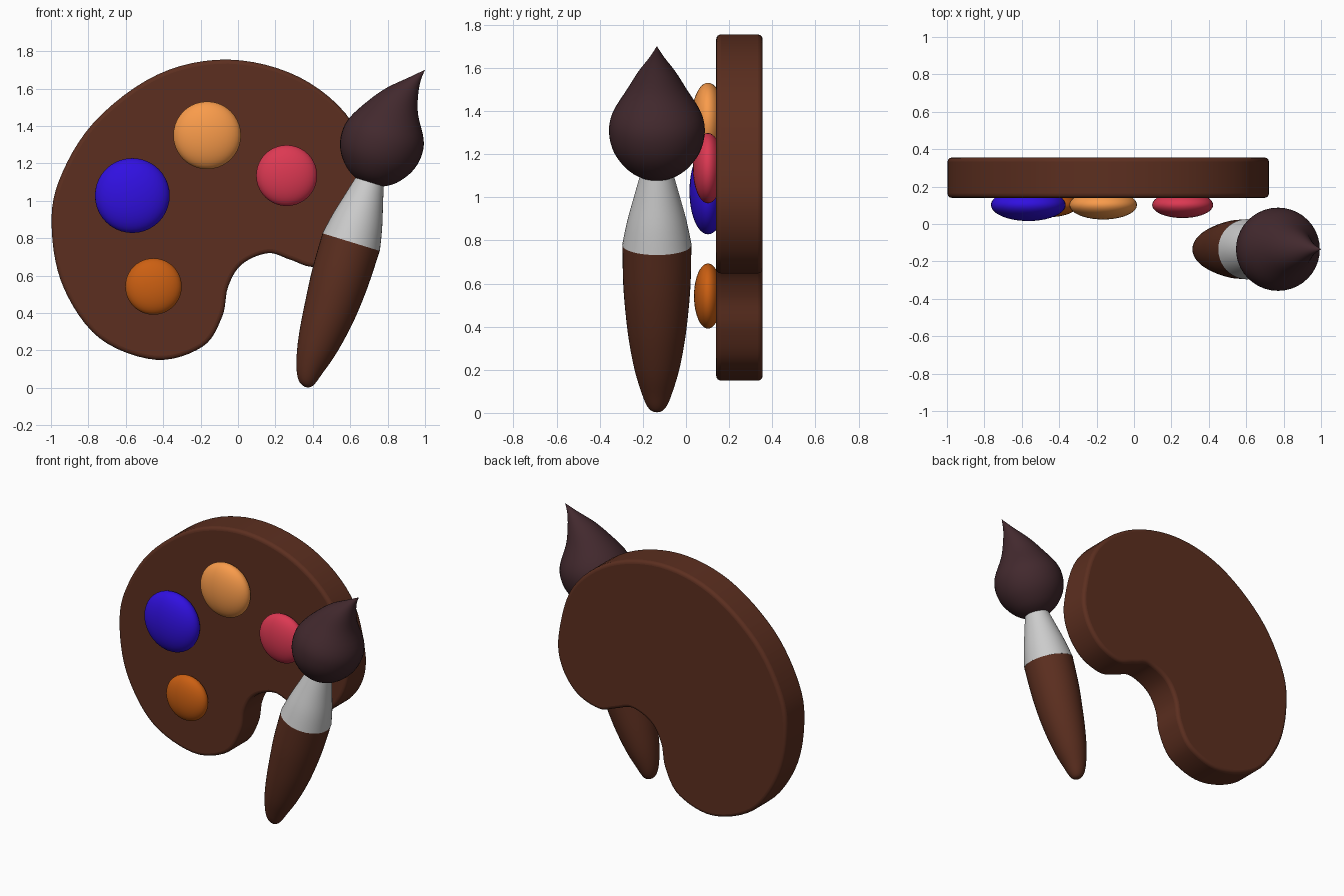
import bpy, bmesh, math
from mathutils import Vector

if "Cube" in bpy.data.objects:
    bpy.data.objects.remove(bpy.data.objects["Cube"])


def material(name, rgb):
    m = bpy.data.materials.new(name)
    m.diffuse_color = (*rgb, 1)
    m.use_nodes = True
    m.node_tree.nodes["Principled BSDF"].inputs["Base Color"].default_value = m.diffuse_color
    return m


def spline(pts, steps, closed=False):
    """Catmull-Rom samples through the given points."""
    n, out = len(pts), []
    get = (lambda i: Vector(pts[i % n])) if closed else (lambda i: Vector(pts[max(0, min(n - 1, i))]))
    for i in range(n if closed else n - 1):
        a, b, c, d = (get(i + k) for k in (-1, 0, 1, 2))
        for s in range(steps):
            t = s / steps
            out.append(0.5 * (2 * b + (c - a) * t + (2 * a - 5 * b + 4 * c - d) * t**2
                              + (3 * b - a - 3 * c + d) * t**3))
    if not closed:
        out.append(get(n - 1))
    return out


def finish(name, bm, mat=None, angle=40):
    bmesh.ops.recalc_face_normals(bm, faces=bm.faces)
    me = bpy.data.meshes.new(name)
    bm.to_mesh(me)
    bm.free()
    ob = bpy.data.objects.new(name, me)
    bpy.context.collection.objects.link(ob)
    if mat:
        me.materials.append(mat)
    bpy.ops.object.select_all(action='DESELECT')
    ob.select_set(True)
    bpy.context.view_layer.objects.active = ob
    bpy.ops.object.shade_smooth_by_angle(angle=math.radians(angle))
    return ob


brown = material("brown_wood", (0.107, 0.028, 0.014))

# Palette: kidney outline, extruded and given soft rims
outline = [(-0.05, 1.755), (-0.43, 1.675), (-0.77, 1.42), (-0.96, 1.1), (-0.995, 0.83),
           (-0.93, 0.53), (-0.74, 0.265), (-0.44, 0.15), (-0.19, 0.22), (-0.085, 0.38),
           (-0.053, 0.54), (0.02, 0.66), (0.16, 0.72), (0.28, 0.685), (0.41, 0.647),
           (0.58, 0.71), (0.695, 0.87), (0.715, 1.08), (0.61, 1.42), (0.33, 1.66)]
bm = bmesh.new()
face = bm.faces.new([bm.verts.new((p.x, 0.14, p.y)) for p in spline(outline, 6, True)])
ext = bmesh.ops.extrude_face_region(bm, geom=[face], use_keep_orig=True)
bmesh.ops.translate(bm, vec=(0, 0.215, 0),
                    verts=[v for v in ext["geom"] if isinstance(v, bmesh.types.BMVert)])
palette = finish("palette", bm, brown)
rim = palette.modifiers.new("soft_rim", 'BEVEL')
rim.width, rim.segments, rim.limit_method = 0.022, 4, 'ANGLE'
rim.angle_limit = math.radians(50)

# Paint blobs: flattened spheres on the palette front
for name, x, z, r, rgb in [("blue_paint", -0.565, 1.028, 0.2, (0.03, 0.005, 0.75)),
                           ("light_orange_paint", -0.165, 1.35, 0.181, (0.95, 0.33, 0.07)),
                           ("red_paint", 0.26, 1.135, 0.163, (0.72, 0.04, 0.085)),
                           ("orange_paint", -0.452, 0.542, 0.151, (0.6, 0.115, 0.006))]:
    bm = bmesh.new()
    bmesh.ops.create_uvsphere(bm, u_segments=40, v_segments=20, radius=r)
    bmesh.ops.scale(bm, vec=(1, 0.43, 1), verts=bm.verts)
    bmesh.ops.translate(bm, vec=(x, 0.102, z), verts=bm.verts)
    finish(name, bm, material(name, rgb))

# Brush: rings (distance along axis, radius, sideways bend) about a tilted axis
ORIGIN = Vector((0.365, -0.135, 0))
AXIS, SIDE, DEPTH = Vector((0.294, 0, 0.956)), Vector((0.956, 0, -0.294)), Vector((0, 1, 0))


def turned(name, rings, mat=None, sides=40):
    bm, loops = bmesh.new(), []
    for t, r, off in spline(rings, 4):
        c = ORIGIN + AXIS * t + SIDE * off
        r = max(r, 0)
        loops.append([bm.verts.new(c + r * (SIDE * math.cos(a) + DEPTH * math.sin(a)))
                      for a in (2 * math.pi * k / sides for k in range(sides))])
    for lo, hi in zip(loops, loops[1:]):
        for k in range(sides):
            j = (k + 1) % sides
            bm.faces.new((lo[k], lo[j], hi[j], hi[k]))
    bm.faces.new(loops[0])
    bm.faces.new(loops[-1])
    bmesh.ops.remove_doubles(bm, verts=bm.verts, dist=1e-5)
    return finish(name, bm, mat)


turned("brush_handle", [(0.002, 0, -0.005), (0.012, 0.028, -0.006), (0.04, 0.05, -0.01),
                        (0.1, 0.073, -0.013), (0.2, 0.102, -0.009), (0.32, 0.125, -0.004),
                        (0.45, 0.142, 0), (0.62, 0.156, 0), (0.815, 0.16, 0)], brown)
turned("brush_ferrule", [(0.815, 0.161, 0), (0.93, 0.138, 0), (1.05, 0.106, 0), (1.175, 0.072, 0)])
turned("brush_bristles", [(1.135, 0, 0), (1.145, 0.065, 0), (1.19, 0.14, 0), (1.27, 0.2, 0),
                          (1.36, 0.222, 0.002), (1.45, 0.207, 0.004), (1.57, 0.137, 0.006),
                          (1.66, 0.087, 0.027), (1.745, 0.034, 0.068), (1.812, 0, 0.107)],
       material("dark_bristle", (0.055, 0.022, 0.027)))
